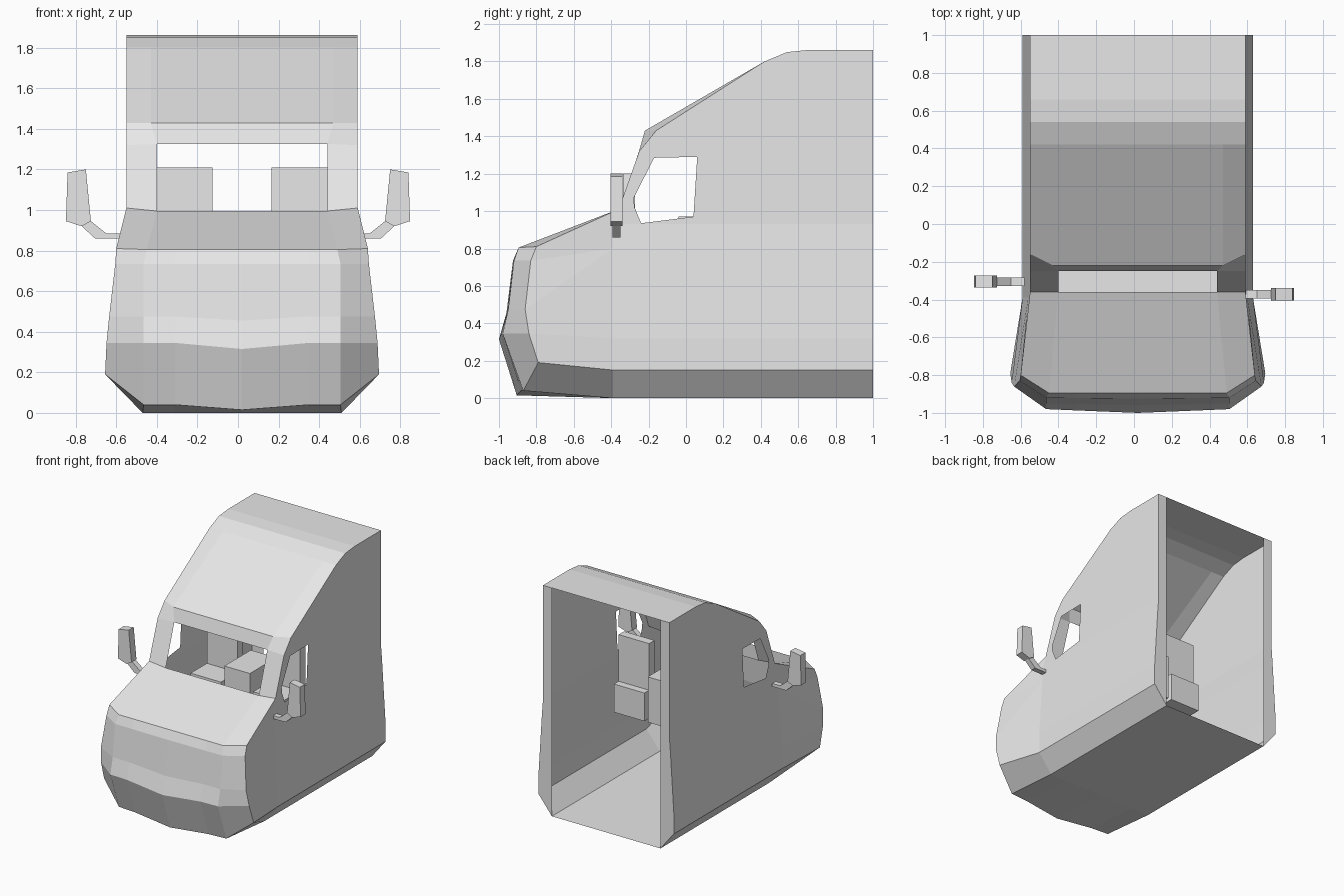
import bpy, bmesh

if "Cube" in bpy.data.objects:
    bpy.data.objects.remove(bpy.data.objects["Cube"])

XC = 0.02  # centre line of the cab
grey = bpy.data.materials.new("light grey")
grey.diffuse_color = (0.8, 0.8, 0.8, 1)
grey.use_nodes = True
grey.node_tree.nodes["Principled BSDF"].inputs["Base Color"].default_value = grey.diffuse_color


def finish(name, bm, x=0.0):
    bmesh.ops.recalc_face_normals(bm, faces=bm.faces)
    me = bpy.data.meshes.new(name)
    bm.to_mesh(me)
    bm.free()
    me.materials.append(grey)
    ob = bpy.data.objects.new(name, me)
    ob.location.x = x
    bpy.context.collection.objects.link(ob)
    return ob


def box(name, x0, x1, y0, y1, z0, z1):
    bm = bmesh.new()
    bmesh.ops.create_cube(bm, size=1)
    for v in bm.verts:
        v.co = ((x0 + x1) / 2 + v.co.x * (x1 - x0),
                (y0 + y1) / 2 + v.co.y * (y1 - y0),
                (z0 + z1) / 2 + v.co.z * (z1 - z0))
    return finish(name, bm)


# Cab shell: rows run from floor rear, round the nose, to roof rear
# each row: centre (y, z), inner (x, y, z), outer corner (x, y, z)
rows = [
    ((1, 0), (.49, 1, 0), (.61, 1, .15)),
    ((-.39, 0), (.49, -.39, 0), (.61, -.39, .15)),
    ((-.905, .015), (.485, -.87, .04), (.675, -.79, .19)),
    ((-1, .315), (.485, -.98, .345), (.668, -.84, .345)),
    ((-.96, .455), (.485, -.95, .475), (.655, -.86, .475)),
    ((-.925, .735), (.485, -.92, .735), (.625, -.83, .735)),
    ((-.895, .805), (.47, -.895, .805), (.62, -.80, .81)),
    ((-.36, .995), (.42, -.36, .995), (.57, -.36, 1.01)),
    ((-.25, 1.325), (.42, -.25, 1.325), (.57, -.25, 1.32)),
    ((-.22, 1.43), (.45, -.22, 1.43), (.57, -.16, 1.43)),
]
for y, z in [(.42, 1.8), (.54, 1.85), (.66, 1.862), (1, 1.862)]:
    rows.append(((y, z), (.45, y, z), (.57, y, z)))

bm = bmesh.new()
cache = {}


def vert(p):
    key = tuple(round(c, 4) for c in p)
    if key not in cache:
        cache[key] = bm.verts.new(p)
    return cache[key]


def face(*pts):
    bm.faces.new([vert(p) for p in pts])


grid = []
for (yc, zc), i, o in rows:
    grid.append([(0, yc, zc), (.33, (yc + 2 * i[1]) / 3, i[2]), i, o])
SCREEN = 7
for r in range(len(grid) - 1):
    for c in range(3):
        if r == SCREEN and c < 2:
            continue  # windscreen opening
        face(grid[r][c], grid[r][c + 1], grid[r + 1][c + 1], grid[r + 1][c])

# Lower side wall, in levels, and the front fender
o = [g[3] for g in grid]
levels = [(.61, .15), (.61, .32), (.58, .8), (.57, .93)]
front = [(x, -.39, z) for x, z in levels]
rear = [(x, 1, z) for x, z in levels]
for k in range(3):
    face(rear[k], front[k], front[k + 1], rear[k + 1])
face(front[0], o[2], o[3], front[1])
face(front[1], o[3], o[4], front[2])
face(front[2], o[4], o[5])
face(front[2], o[5], o[6])
face(front[2], o[6], o[7], front[3])

# Upper side wall round the side window
A, B, C, D, E, F = [(.57, y, z) for y, z in (
    (.06, 1.29), (-.17, 1.285), (-.28, 1.07), (-.275, 1.02), (-.24, .935), (.04, .97))]
face(front[3], o[7], o[8], o[9], B, C, D, E)
face(*o[9:14], A, B)
face(o[13], rear[3], F, A)
face(rear[3], front[3], E, F)

# Rear door frame
face((.49, 1, 0), *rear, o[13], (.49, 1, 1.862))

# mirror the half shell
geom = bm.verts[:] + bm.edges[:] + bm.faces[:]
dup = bmesh.ops.duplicate(bm, geom=geom)["geom"]
for v in dup:
    if isinstance(v, bmesh.types.BMVert):
        v.co.x = -v.co.x
bmesh.ops.remove_doubles(bm, verts=bm.verts, dist=1e-4)
finish("cab_shell", bm, XC)

# Seats
for name, s in (("left", -1), ("right", 1)):
    x0, x1 = sorted((XC + s * .145, XC + s * .42))
    box(name + "_seat_cushion", x0, x1, -.04, .30, .60, .83)
    box(name + "_seat_back", x0, x1, .17, .24, .80, 1.21)
box("centre_console", XC - .115, XC + .115, -.04, .30, .60, .97)


# Door mirrors: head and bent arm extruded from front outlines
def plate(name, outline, s, y0, y1):
    bm = bmesh.new()
    f = bm.faces.new([bm.verts.new((s * x, y0, z)) for x, z in outline])
    ext = bmesh.ops.extrude_face_region(bm, geom=[f])["geom"]
    for v in ext:
        if isinstance(v, bmesh.types.BMVert):
            v.co.y = y1
    finish(name, bm)


head = [(.75, 1.2), (.84, 1.185), (.848, .945), (.77, .92), (.725, .945)]
arm = [(.725, .945), (.77, .92), (.705, .86), (.58, .86), (.58, .885), (.65, .885)]
for name, s, y in (("left", -1, -.305), ("right", 1, -.372)):
    plate(name + "_mirror_head", head, s, y - .032, y + .032)
    plate(name + "_mirror_arm", arm, s, y - .022, y + .022)
